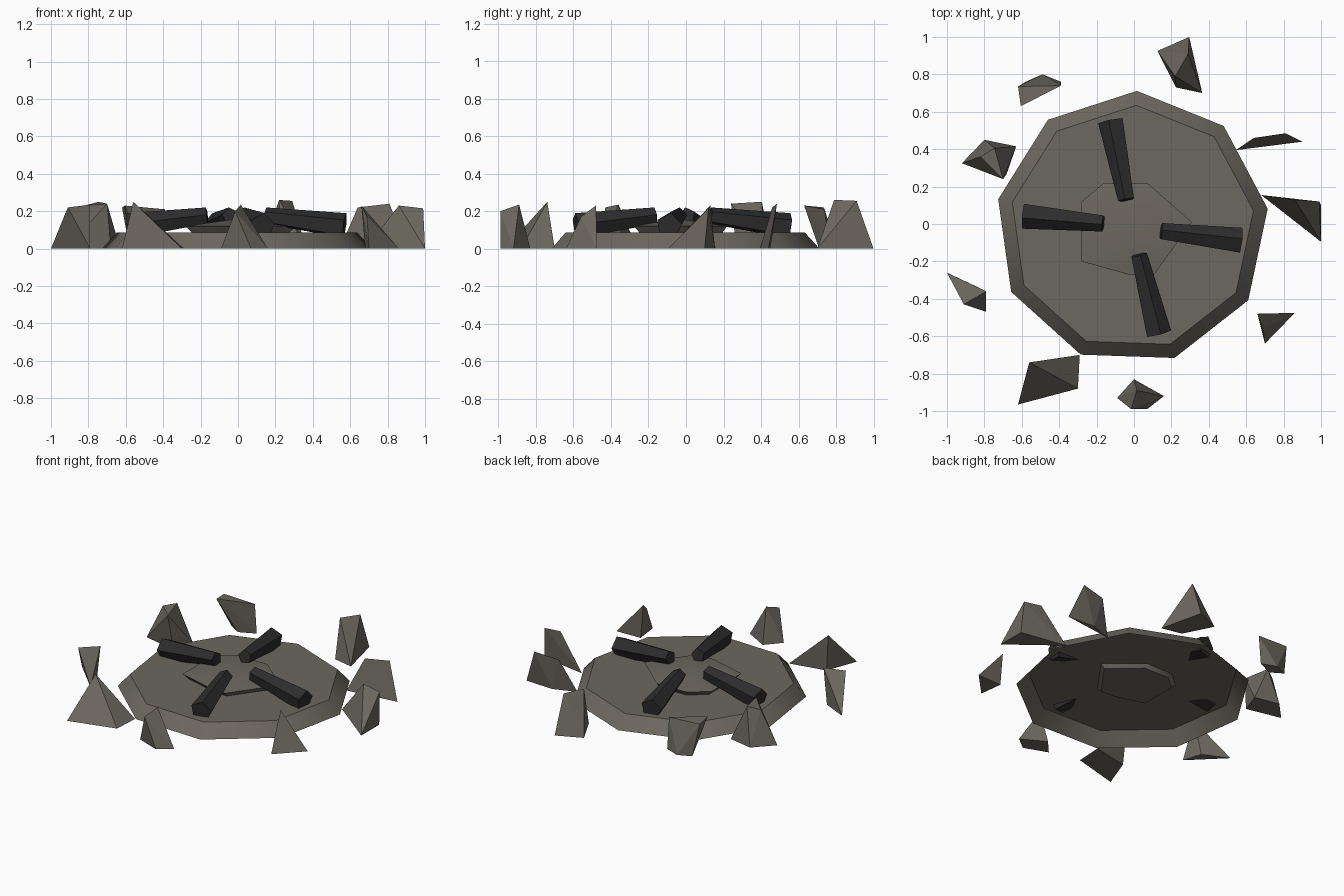
import bpy, bmesh, math
from mathutils import Vector

if "Cube" in bpy.data.objects:
    bpy.data.objects.remove(bpy.data.objects["Cube"])


def material(name, rgb):
    m = bpy.data.materials.new(name)
    m.diffuse_color = (*rgb, 1)
    m.use_nodes = True
    m.node_tree.nodes["Principled BSDF"].inputs["Base Color"].default_value = m.diffuse_color
    return m


STONE = material("warm_grey_stone", (0.150, 0.138, 0.115))
CHAR = material("charred_wood", (0.026, 0.026, 0.026))


def finish(bm, name, mat, smooth=None):
    bmesh.ops.recalc_face_normals(bm, faces=bm.faces)
    me = bpy.data.meshes.new(name)
    bm.to_mesh(me)
    bm.free()
    me.materials.append(mat)
    ob = bpy.data.objects.new(name, me)
    bpy.context.collection.objects.link(ob)
    if smooth:
        bpy.ops.object.select_all(action='DESELECT')
        ob.select_set(True)
        bpy.context.view_layer.objects.active = ob
        bpy.ops.object.shade_smooth_by_angle(angle=math.radians(smooth))
    return ob


def hull(name, points, mat, smooth=None):
    bm = bmesh.new()
    for p in points:
        bm.verts.new(p)
    res = bmesh.ops.convex_hull(bm, input=bm.verts)
    bmesh.ops.delete(bm, geom=[v for v in bm.verts if not v.link_faces], context='VERTS')
    bmesh.ops.dissolve_limit(bm, angle_limit=0.02, verts=bm.verts, edges=bm.edges)
    return finish(bm, name, mat, smooth)


# Nine-sided hearth with sloping rim, open underneath
bm = bmesh.new()
rings = []
for r, z in ((0.732, 0.0), (0.655, 0.085)):
    rings.append([bm.verts.new((-0.01 + r * math.cos(math.radians(88 - 40 * i)),
                                -0.02 + r * math.sin(math.radians(88 - 40 * i)), z))
                  for i in range(9)])
low, high = rings
for i in range(9):
    j = (i + 1) % 9
    bm.faces.new((low[i], low[j], high[j], high[i]))
bm.faces.new(high)
# the open shell must face outwards
hearth = finish(bm, "hearth", STONE, 40)
if hearth.data.polygons[-1].normal.z < 0:
    hearth.data.flip_normals()

# Low ash mound in the middle
rim = [(-.28, -.20), (-.28, .12), (-.16, .22), (.07, .22),
       (.31, .01), (.10, -.28), (-.03, -.27)]
hull("ash_mound",
     [(x, y, 0.12) for x, y in rim]
     + [(x * .8, y * .8, 0.06) for x, y in rim]
     + [(0.0, -0.04, 0.16)], STONE, 35)


# Four tapered five-sided logs leaning on the mound
def log(name, outer, inner):
    a, b = Vector((*outer, 0.12)), Vector((*inner, 0.175))
    d = (b - a).normalized()
    side = d.cross(Vector((0, 0, 1))).normalized()
    up = side.cross(d)
    bm = bmesh.new()
    ends = []
    for c, r in ((a, 0.071), (b, 0.046)):
        ends.append([bm.verts.new(c + r * (side * math.cos(t) + up * math.sin(t)))
                     for t in (math.radians(80 + 72 * i) for i in range(5))])
    for i in range(5):
        j = (i + 1) % 5
        bm.faces.new((ends[0][i], ends[0][j], ends[1][j], ends[1][i]))
    for e in ends:
        bm.faces.new(e)
    finish(bm, name, CHAR)


log("log_left", (-.59, .045), (-.165, .005))
log("log_back", (-.122, .55), (-.04, .13))
log("log_right", (.57, -.09), (.145, -.04))
log("log_front", (.13, -.585), (.025, -.165))


# Ring of angular stones: ground outline plus raised crest points
def stone(name, base, crest):
    hull("stone_" + name, [(x, y, 0) for x, y in base] + crest, STONE)


stone("front_left", [(-.62, -.965), (-.30, -.88), (-.29, -.70), (-.54, -.75)],
      [(-.56, -.74, .25)])
stone("front", [(-.09, -.93), (0, -.83), (.16, -.92), (.07, -.99)],
      [(-.015, -.99, .2), (.015, -.89, .235)])
stone("front_right", [(.70, -.64), (.86, -.475), (.68, -.48)],
      [(.66, -.48, .23), (.69, -.56, .17)])
stone("right", [(1.0, -.095), (.68, .155), (1.0, .1)],
      [(.86, .13, .23), (.99, .12, .215)])
stone("back_right", [(.545, .395), (.90, .44), (.70, .45)],
      [(.64, .46, .22), (.81, .485, .24)])
stone("back", [(.125, .925), (.295, 1.0), (.365, .70), (.225, .73)],
      [(.22, .79, .26), (.29, .91, .255)])
stone("back_left", [(-.39, .76), (-.49, .80), (-.58, .76), (-.50, .71)],
      [(-.62, .735, .22), (-.605, .63, .23), (-.39, .74, .21)])
stone("left_rear", [(-.92, .325), (-.80, .45), (-.63, .415), (-.68, .27)],
      [(-.70, .24, .24), (-.745, .405, .25), (-.82, .36, .23)])
stone("left_front", [(-1.0, -.26), (-.79, -.47), (-.83, -.34)],
      [(-.91, -.43, .22), (-.79, -.36, .235)])
